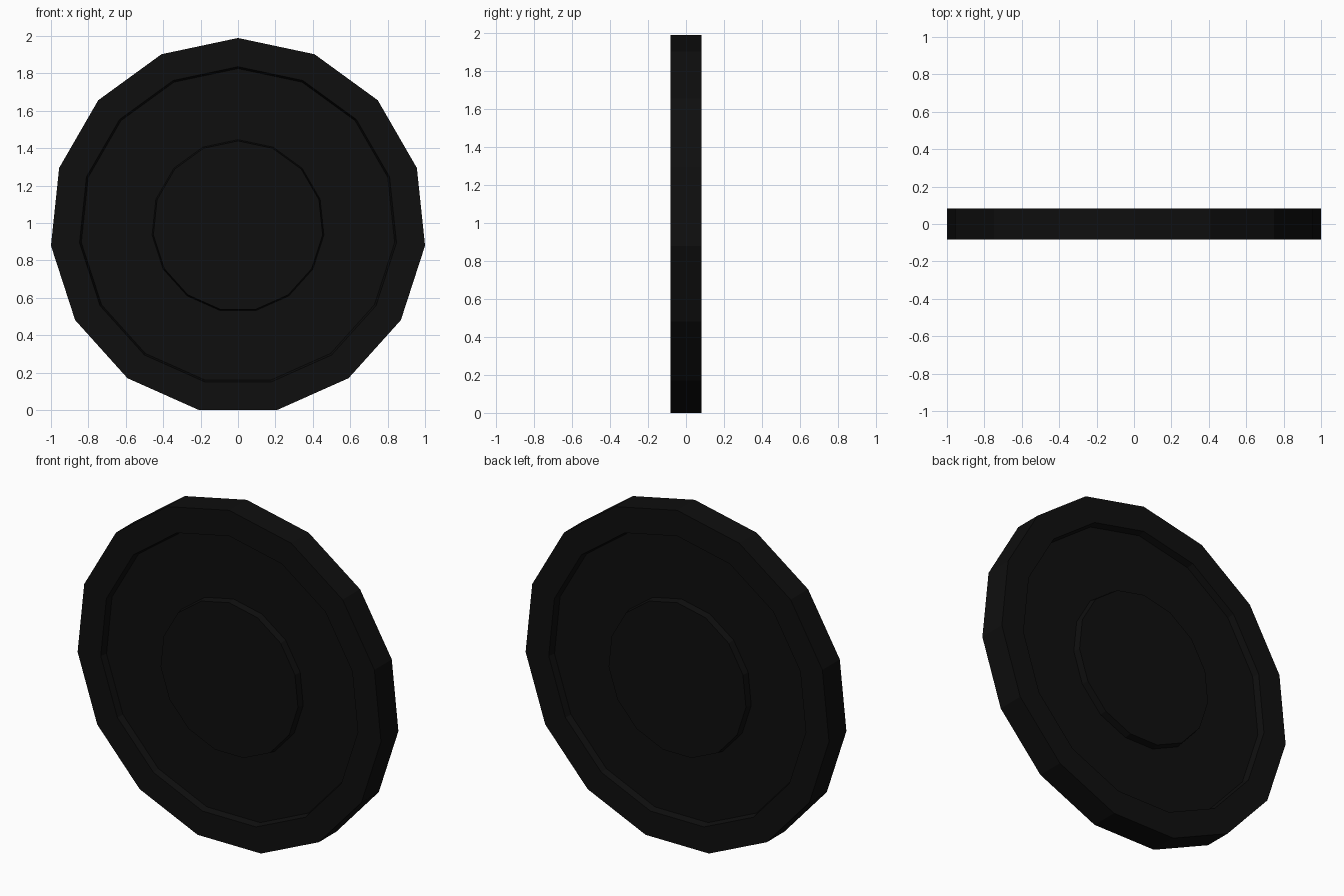
import bpy, bmesh, math

if "Cube" in bpy.data.objects:
    bpy.data.objects.remove(bpy.data.objects["Cube"])

SIDES = 15
R = 1.0055
CZ = R * math.cos(math.pi / SIDES)   # flat side rests on the ground
T = 0.082                            # half thickness
D = 0.042                            # half thickness inside the groove

black = bpy.data.materials.new("black rubber")
black.diffuse_color = (0.0045, 0.0045, 0.0045, 1)
black.use_nodes = True
black.node_tree.nodes["Principled BSDF"].inputs["Base Color"].default_value = black.diffuse_color

# Half profile (radius, y): hub edge, groove, rim, mirrored to the back
half = [(0.455, -T), (0.462, -D), (0.842, -D), (0.852, -T), (R, -T)]
profile = half + [(r, -y) for r, y in reversed(half)]

bm = bmesh.new()
rings = []
for r, y in profile:
    ring = []
    for i in range(SIDES):
        a = math.pi / 2 + 2 * math.pi * i / SIDES
        ring.append(bm.verts.new((r * math.cos(a), y, CZ + r * math.sin(a))))
    rings.append(ring)

# Skin between the rings
for a, b in zip(rings, rings[1:]):
    for i in range(SIDES):
        j = (i + 1) % SIDES
        bm.faces.new((a[i], a[j], b[j], b[i]))

# Flat hub faces, front and back
bm.faces.new(rings[0])
bm.faces.new(rings[-1])
bmesh.ops.recalc_face_normals(bm, faces=bm.faces)

mesh = bpy.data.meshes.new("wheel_disc")
bm.to_mesh(mesh)
bm.free()
mesh.materials.append(black)
wheel = bpy.data.objects.new("wheel_disc", mesh)
bpy.context.collection.objects.link(wheel)
